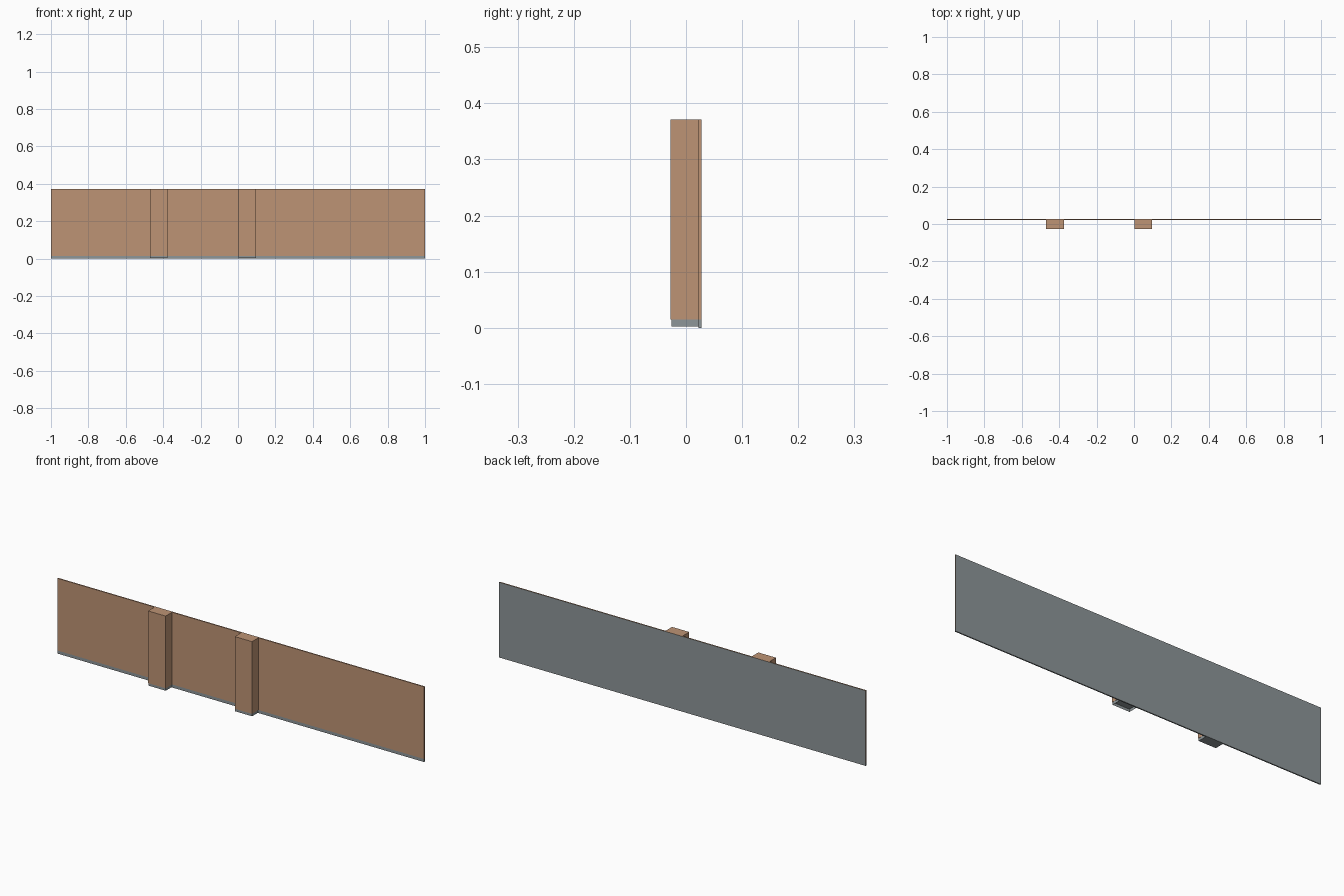
import bpy, bmesh

if "Cube" in bpy.data.objects:
    bpy.data.objects.remove(bpy.data.objects["Cube"])

def material(name, rgb):
    m = bpy.data.materials.new(name)
    m.diffuse_color = (*rgb, 1.0)
    m.use_nodes = True
    m.node_tree.nodes["Principled BSDF"].inputs["Base Color"].default_value = m.diffuse_color
    return m

brown = material("warm tan", (0.515, 0.296, 0.178))
grey = material("cool grey", (0.27, 0.305, 0.315))

def box(name, x, y, z, mats, rule=None, open_bottom=False):
    """Box from (min, max) ranges; rule picks the material by face normal."""
    bm = bmesh.new()
    bmesh.ops.create_cube(bm, size=1.0)
    for v in bm.verts:
        v.co = [r[0] if c < 0 else r[1] for c, r in zip(v.co, (x, y, z))]
    bm.normal_update()
    for f in bm.faces:
        f.material_index = rule(f.normal) if rule else 0
    if open_bottom:
        bmesh.ops.delete(bm, geom=[f for f in bm.faces if f.normal.z < -0.5],
                         context='FACES_ONLY')
    me = bpy.data.meshes.new(name)
    bm.to_mesh(me)
    bm.free()
    for m in mats:
        me.materials.append(m)
    ob = bpy.data.objects.new(name, me)
    bpy.context.collection.objects.link(ob)
    return ob

TOP, BASE = 0.371, 0.015
FRONT, WALL, BACK = -0.028, 0.022, 0.028

# Thin wall: tan front and edges, grey back
box("wall_panel", (-1, 1), (WALL, BACK), (BASE, TOP), [brown, grey],
    lambda n: 1 if n.y > 0.5 else 0)
# Grey strip along the foot of the wall
box("wall_base", (-1, 1), (WALL, BACK), (0, BASE), [grey])

# Two pilasters, each on a slightly recessed grey foot
for name, x0, x1, is_open in (("left", -0.471, -0.375, False),
                              ("right", 0.002, 0.096, True)):
    box(name + "_pilaster", (x0, x1), (FRONT, WALL), (BASE, TOP), [brown],
        open_bottom=is_open)
    box(name + "_pilaster_base", (x0 + 0.001, x1 - 0.001), (FRONT + 0.002, WALL),
        (0.002, BASE), [grey], open_bottom=is_open)
